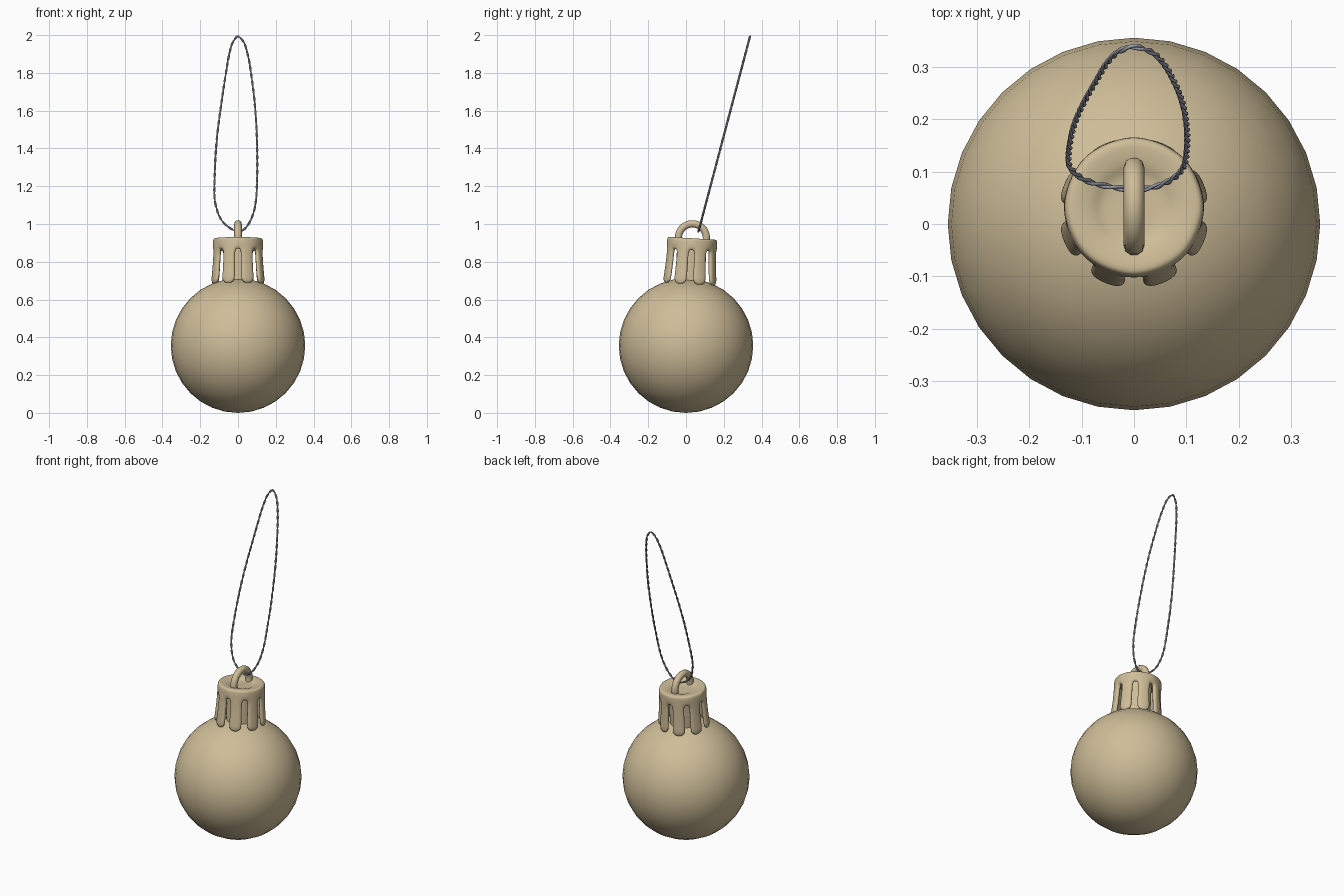
import bpy, bmesh, math
from mathutils import Matrix, Vector

if "Cube" in bpy.data.objects:
    bpy.data.objects.remove(bpy.data.objects["Cube"])


def material(name, rgb):
    m = bpy.data.materials.new(name)
    m.diffuse_color = (*rgb, 1)
    m.use_nodes = True
    m.node_tree.nodes["Principled BSDF"].inputs["Base Color"].default_value = m.diffuse_color
    return m


TAN = material("matte_tan", (0.62, 0.51, 0.315))
GREY = material("blue_grey_cord", (0.36, 0.38, 0.45))
R = 0.356

# The cap and hanger lean backwards around the ball's centre
LEAN = (Matrix.Translation((0, 0, R)) @ Matrix.Rotation(math.radians(-3.4), 4, 'X')
        @ Matrix.Translation((0, 0, -R)))


def mesh_object(name, bm, mat):
    me = bpy.data.meshes.new(name)
    for f in bm.faces:
        f.smooth = True
    bm.to_mesh(me)
    bm.free()
    ob = bpy.data.objects.new(name, me)
    me.materials.append(mat)
    bpy.context.collection.objects.link(ob)
    return ob


def tube(name, paths, radius, mat, cyclic=False, res=2):
    cu = bpy.data.curves.new(name, 'CURVE')
    cu.dimensions = '3D'
    cu.bevel_depth = radius
    cu.bevel_resolution = res
    for pts in paths:
        sp = cu.splines.new('POLY')
        sp.points.add(len(pts) - 1)
        for p, co in zip(sp.points, pts):
            p.co = (*co, 1)
        sp.use_cyclic_u = cyclic
        sp.use_smooth = True
    cu.materials.append(mat)
    ob = bpy.data.objects.new(name, cu)
    bpy.context.collection.objects.link(ob)
    return ob


# Ball
bm = bmesh.new()
bmesh.ops.create_uvsphere(bm, u_segments=32, v_segments=16, radius=R,
                          matrix=Matrix.Translation((0, 0, R)))
mesh_object("ball", bm, TAN)

# Cap: lathed profile with a dished top, lower wall split into eight wide prongs
profile = [(0.03, 0.908), (0.064, 0.909), (0.078, 0.920), (0.112, 0.926),
           (0.131, 0.925), (0.134, 0.905), (0.135, 0.862), (0.138, 0.80),
           (0.144, 0.73), (0.149, 0.672)]
FIRST_SLOT_RING = 6
SECTOR = 2 * math.pi / 8
N = 32
# within each sector: slot centre, slot edge, prong centre, slot edge
FRACTIONS = (0, 0.17, 0.5, 0.83)
angles = [-math.pi / 2 + (k // 4 + FRACTIONS[k % 4]) * SECTOR for k in range(N)]
bm = bmesh.new()
rings = [[bm.verts.new((r * math.cos(a), r * math.sin(a), z)) for a in angles]
         for r, z in profile]
bm.faces.new(rings[0])
for i in range(len(rings) - 1):
    for k in range(N):
        if i >= FIRST_SLOT_RING and k % 4 in (0, 3):
            continue
        j = (k + 1) % N
        bm.faces.new((rings[i][k], rings[i + 1][k], rings[i + 1][j], rings[i][j]))
# round the prong tips
for k in range(N):
    if k % 2:
        rings[-1][k].co.z += 0.022
bmesh.ops.delete(bm, geom=[v for v in bm.verts if not v.link_faces], context='VERTS')
cap = mesh_object("cap", bm, TAN)
cap.matrix_world = LEAN
sol = cap.modifiers.new("thickness", 'SOLIDIFY')
sol.thickness = 0.026
sol.offset = -1
sub = cap.modifiers.new("rounding", 'SUBSURF')
sub.levels = sub.render_levels = 2

# Neck of the ball, seen through the slots
bm = bmesh.new()
bmesh.ops.create_cone(bm, cap_ends=False, segments=32, radius1=0.078, radius2=0.078,
                      depth=0.22, matrix=Matrix.Translation((0, 0, 0.79)))
mesh_object("neck", bm, TAN).matrix_world = LEAN

# Hanger arch on top of the cap
arch = [(0, 0.074, 0.90)]
arch += [(0, 0.074 * math.cos(math.pi * i / 20), 0.928 + 0.074 * math.sin(math.pi * i / 20))
         for i in range(21)]
arch += [(0, -0.074, 0.90)]
hanger = tube("hanger_arch", [arch], 0.02, TAN, res=3)
hanger.matrix_world = LEAN

# Cord loop: two strands twisted around a smooth closed path in a leaning plane
outline = [(0, 0.960), (0.045, 0.985), (0.085, 1.07), (0.100, 1.2), (0.098, 1.5),
           (0.077, 1.74), (0.04, 1.94), (0, 1.993), (-0.036, 1.94), (-0.073, 1.74),
           (-0.112, 1.45), (-0.125, 1.2), (-0.118, 1.1), (-0.08, 1.01)]


def in_plane(x, z):
    return Vector((x, 0.066 + (z - 0.960) * 0.264, z))


ctrl = [in_plane(*p) for p in outline]
n = len(ctrl)
dense = []
for i in range(n):
    a, b, c, d = (ctrl[(i + o) % n] for o in (-1, 0, 1, 2))
    # chord-scaled tangents
    l0, l1, l2 = (b - a).length, (c - b).length, (d - c).length
    t1 = (c - a) / (l0 + l1) * l1
    t2 = (d - b) / (l1 + l2) * l1
    for s in range(40):
        t = s / 40
        dense.append(b * (2*t**3 - 3*t**2 + 1) + t1 * (t**3 - 2*t**2 + t)
                     + c * (3*t**2 - 2*t**3) + t2 * (t**3 - t**2))

# Even spacing along the path
cum = [0]
for i in range(len(dense)):
    cum.append(cum[-1] + (dense[(i + 1) % len(dense)] - dense[i]).length)
TURNS, STEPS = 28, 14
total = TURNS * STEPS
path, j = [], 0
for i in range(total):
    s = cum[-1] * i / total
    while cum[j + 1] < s:
        j += 1
    path.append(dense[j].lerp(dense[(j + 1) % len(dense)], (s - cum[j]) / (cum[j + 1] - cum[j])))

normal = Vector((0, 1, -0.264)).normalized()
strands = []
for phase in (0, math.pi):
    pts = []
    for i, p in enumerate(path):
        tan = (path[(i + 1) % total] - path[i - 1]).normalized()
        side = tan.cross(normal)
        ang = 2 * math.pi * i / STEPS + phase
        pts.append(p + 0.0029 * (math.cos(ang) * side + math.sin(ang) * normal))
    strands.append(pts)
tube("cord_loop", strands, 0.0034, GREY, cyclic=True, res=2)
